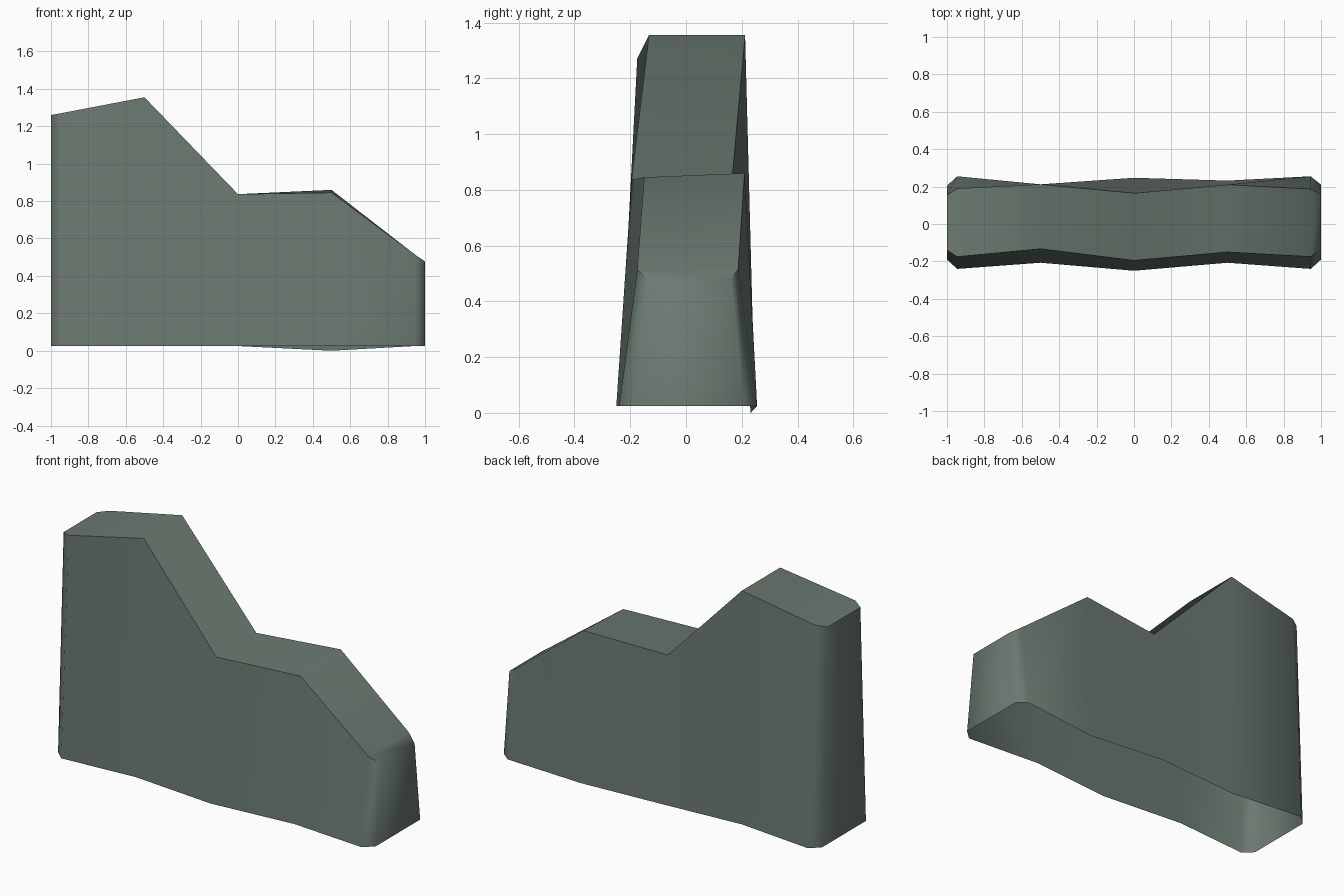
import bpy, bmesh, math

if "Cube" in bpy.data.objects:
    bpy.data.objects.remove(bpy.data.objects["Cube"])

# Colour
stone = bpy.data.materials.new("grey_green_stone")
stone.diffuse_color = (0.147, 0.19, 0.162, 1)
stone.use_nodes = True
stone.node_tree.nodes["Principled BSDF"].inputs["Base Color"].default_value = stone.diffuse_color

# Cross-sections along the wall:
# x, bottom front y, bottom back y, top front y, top back y, top front z, top back z
SECTIONS = [
    (-1.00, -0.19, 0.205, -0.14, 0.155, 1.26, 1.26),
    (-0.945, -0.24, 0.255, -0.175, 0.19, 1.27, 1.27),
    (-0.50, -0.207, 0.212, -0.133, 0.212, 1.355, 1.355),
    (0.00, -0.25, 0.247, -0.195, 0.165, 0.837, 0.837),
    (0.50, -0.207, 0.232, -0.15, 0.21, 0.845, 0.86),
    (0.945, -0.24, 0.255, -0.175, 0.187, 0.515, 0.515),
    (1.00, -0.19, 0.21, -0.137, 0.16, 0.477, 0.477),
]
BASE_Z = 0.025

# Stepped wall shell, open underneath
bm = bmesh.new()
rings = []
for i, (x, bf, bb, tf, tb, zf, zb) in enumerate(SECTIONS):
    back_base = 0.0 if i == 4 else BASE_Z      # one rear corner dips to the floor
    points = [(x, bf, BASE_Z), (x, tf, zf), (x, tb, zb), (x, bb, back_base)]
    rings.append([bm.verts.new(p) for p in points])

for a, b in zip(rings, rings[1:]):
    for k in range(3):                         # front, top, back
        bm.faces.new((a[k], b[k], b[k + 1], a[k + 1]))
bm.faces.new(rings[0])                         # left end
bm.faces.new(rings[-1][::-1])                  # right end
bmesh.ops.recalc_face_normals(bm, faces=bm.faces)
# make sure the top faces look up
top = max(bm.faces, key=lambda f: abs(f.normal.z))
if top.normal.z < 0:
    bmesh.ops.reverse_faces(bm, faces=bm.faces)

mesh = bpy.data.meshes.new("stepped_wall")
bm.to_mesh(mesh)
bm.free()
mesh.materials.append(stone)
wall = bpy.data.objects.new("stepped_wall", mesh)
bpy.context.collection.objects.link(wall)

# Soft shading around the sides, crisp top rim
bpy.context.view_layer.objects.active = wall
wall.select_set(True)
bpy.ops.object.shade_smooth_by_angle(angle=math.radians(60))
